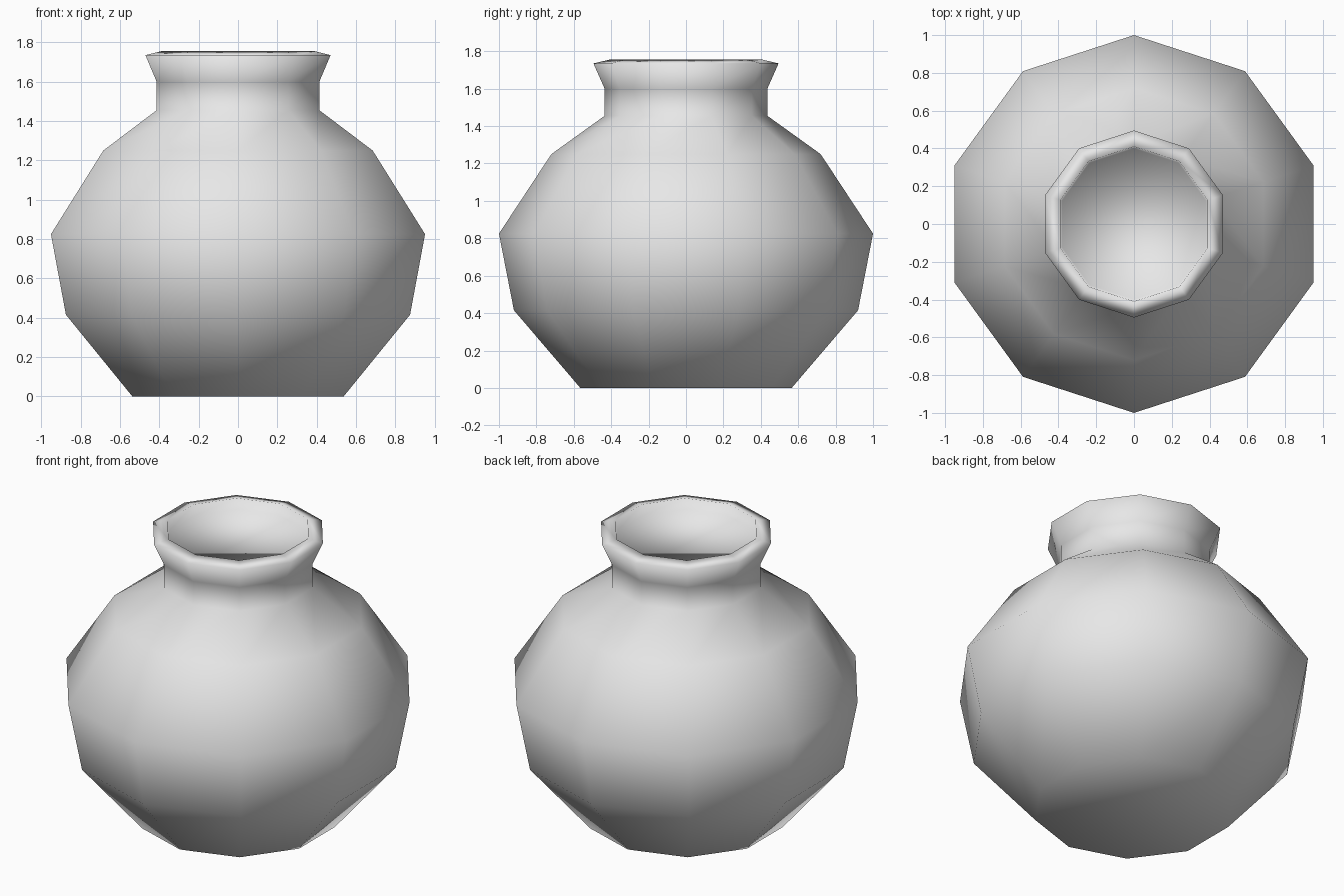
import bpy
import bmesh
import math

cube = bpy.data.objects.get("Cube")
if cube:
    bpy.data.objects.remove(cube, do_unlink=True)

SIDES = 10

# Radius and height, from the base over the belly and lip into the mouth
profile = [
    (0.565, 0.0), (0.92, 0.415), (1.0, 0.825), (0.72, 1.25),
    (0.435, 1.455), (0.435, 1.6), (0.495, 1.735), (0.41, 1.755),
    (0.40, 1.69),
]

clay = bpy.data.materials.new("plain grey")
clay.use_nodes = True
grey = (0.8, 0.8, 0.8, 1.0)
clay.diffuse_color = grey
clay.node_tree.nodes["Principled BSDF"].inputs["Base Color"].default_value = grey


def ring(bm, radius, z):
    """One ring of the pot, with a corner at the front and at the back."""
    angles = [math.pi / 2 + math.tau * i / SIDES for i in range(SIDES)]
    return [bm.verts.new((radius * math.cos(a), radius * math.sin(a), z)) for a in angles]


# Pot body: rings joined by quads, closed by the base and the recessed mouth
bm = bmesh.new()
rings = [ring(bm, r, z) for r, z in profile]
for low, high in zip(rings, rings[1:]):
    for i in range(SIDES):
        j = (i + 1) % SIDES
        bm.faces.new((low[i], low[j], high[j], high[i]))
bm.faces.new(list(reversed(rings[0])))
bm.faces.new(rings[-1])
for face in bm.faces:
    face.smooth = True

mesh = bpy.data.meshes.new("pot")
bm.to_mesh(mesh)
bm.free()
mesh.materials.append(clay)
pot = bpy.data.objects.new("pot", mesh)
bpy.context.collection.objects.link(pot)
